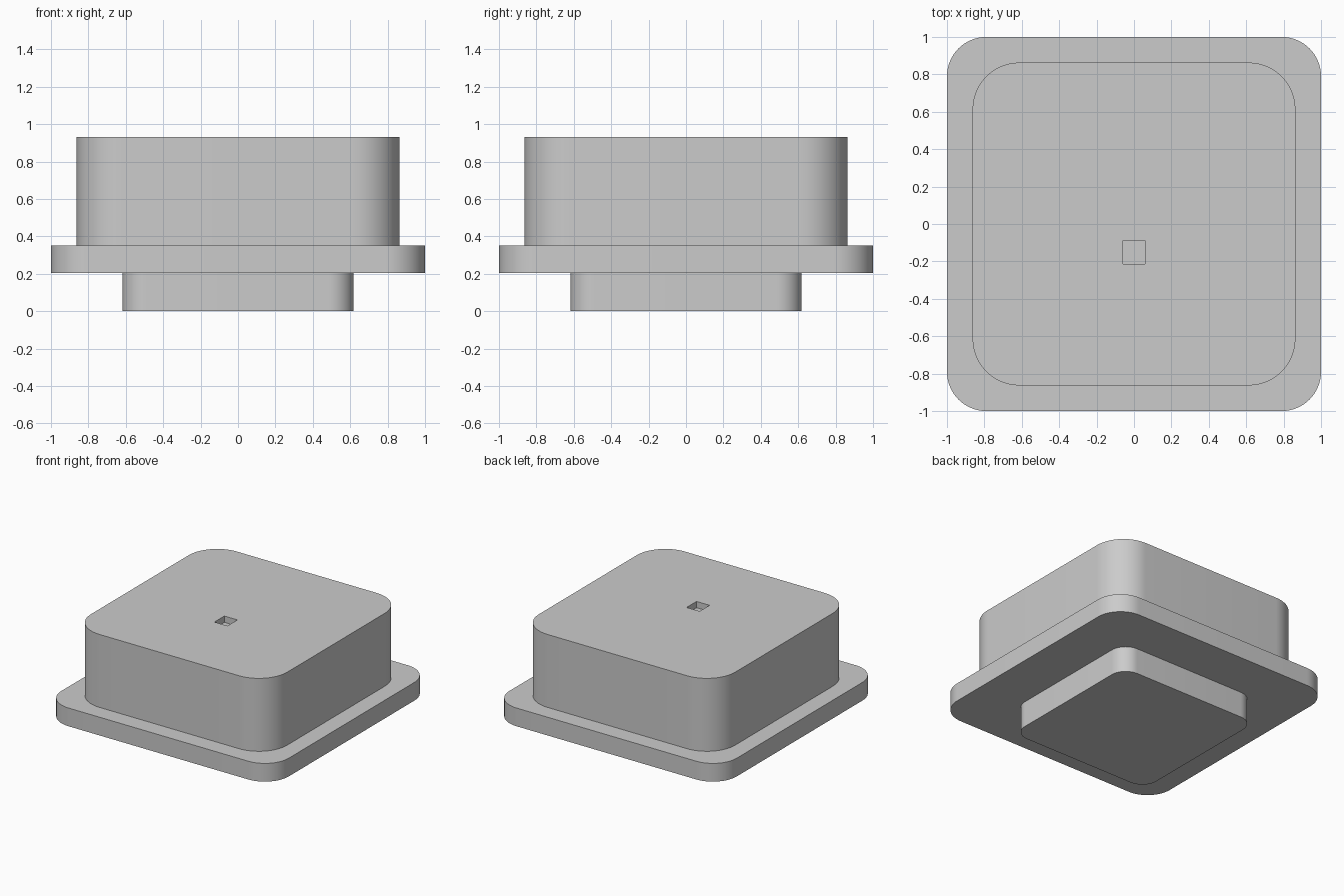
import bpy
import bmesh
from math import cos, sin, pi, radians

cube = bpy.data.objects.get("Cube")
if cube:
    bpy.data.objects.remove(cube, do_unlink=True)

grey = bpy.data.materials.new("plain grey")
grey.use_nodes = True
colour = (0.6, 0.6, 0.6, 1)
grey.diffuse_color = colour
grey.node_tree.nodes["Principled BSDF"].inputs["Base Color"].default_value = colour


def rounded_slab(name, half, radius, bottom, top, steps=16):
    """Square slab with rounded vertical corners."""
    bm = bmesh.new()
    ring = []
    for quarter, (sx, sy) in enumerate([(1, 1), (-1, 1), (-1, -1), (1, -1)]):
        for i in range(steps + 1):
            a = (quarter + i / steps) * pi / 2
            ring.append(bm.verts.new((sx * (half - radius) + radius * cos(a),
                                      sy * (half - radius) + radius * sin(a), bottom)))
    base = bm.faces.new(ring)
    lifted = bmesh.ops.extrude_face_region(bm, geom=[base], use_keep_orig=True)["geom"]
    bmesh.ops.translate(bm, vec=(0, 0, top - bottom),
                        verts=[v for v in lifted if isinstance(v, bmesh.types.BMVert)])
    bmesh.ops.recalc_face_normals(bm, faces=bm.faces)
    mesh = bpy.data.meshes.new(name)
    bm.to_mesh(mesh)
    bm.free()
    mesh.materials.append(grey)
    obj = bpy.data.objects.new(name, mesh)
    bpy.context.collection.objects.link(obj)
    bpy.ops.object.select_all(action="DESELECT")
    obj.select_set(True)
    bpy.context.view_layer.objects.active = obj
    bpy.ops.object.shade_smooth_by_angle(angle=radians(30))
    return obj


# Stacked slabs
rounded_slab("foot", 0.617, 0.13, 0, 0.205)
rounded_slab("flange", 1.0, 0.21, 0.205, 0.35)
block = rounded_slab("block", 0.863, 0.25, 0.35, 0.93)

# Shallow pocket in the top of the block
bpy.ops.mesh.primitive_cube_add(size=1, location=(0, -0.152, 0.93))
cutter = bpy.context.object
cutter.name = "pocket_cutter"
cutter.dimensions = (0.115, 0.125, 0.1)
cutter.data.materials.append(grey)
cutter.hide_render = True
cutter.display_type = "WIRE"
pocket = block.modifiers.new("pocket", "BOOLEAN")
pocket.operation = "DIFFERENCE"
pocket.solver = "EXACT"
pocket.object = cutter
